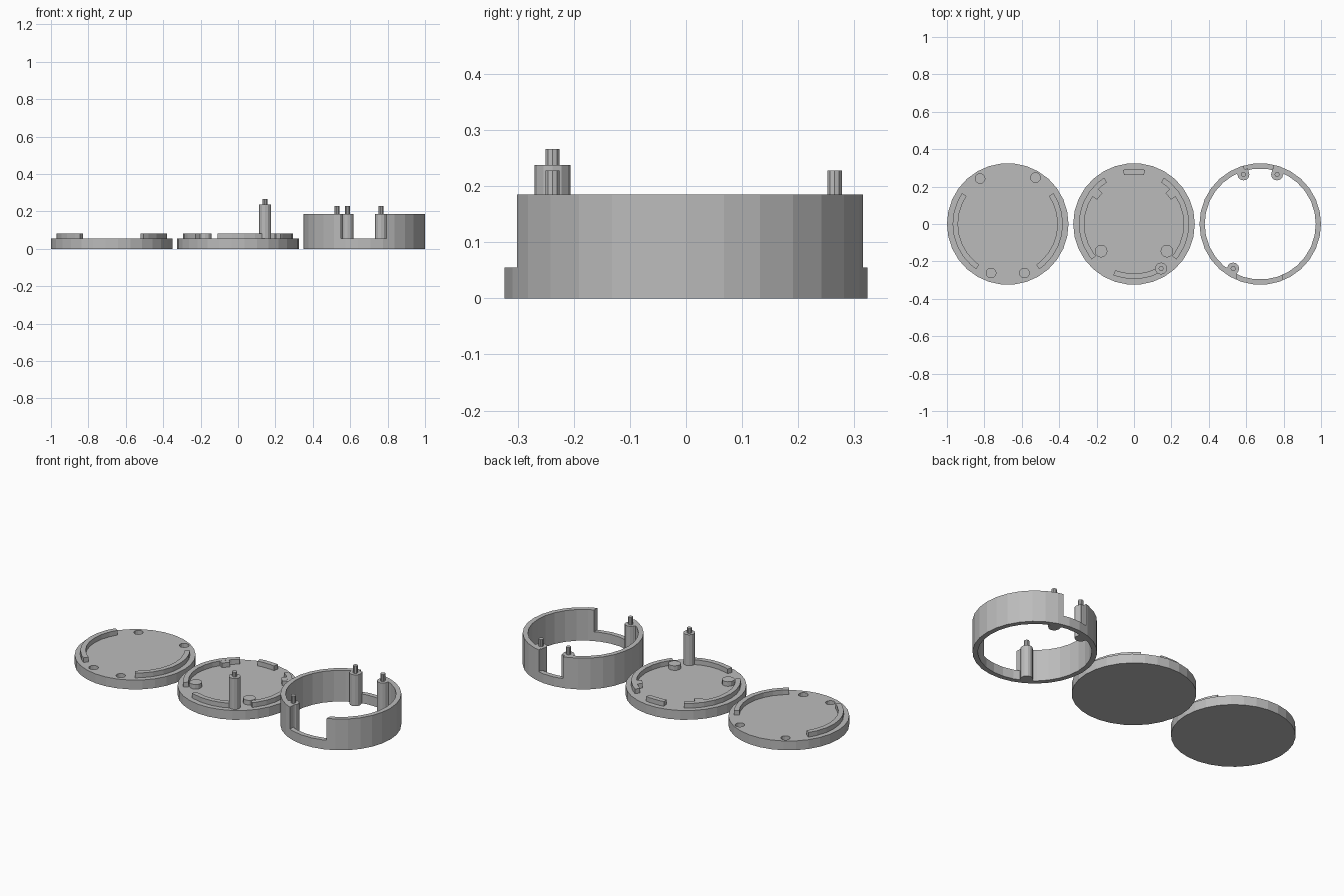
import bpy, bmesh, math
from math import radians, cos, sin, atan2

if "Cube" in bpy.data.objects:
    bpy.data.objects.remove(bpy.data.objects["Cube"])

grey = bpy.data.materials.new("plain grey")
grey.diffuse_color = (0.5, 0.5, 0.5, 1)
grey.use_nodes = True
grey.node_tree.nodes["Principled BSDF"].inputs["Base Color"].default_value = grey.diffuse_color

R, R_IN = 0.325, 0.297          # case radius, ring inner radius
LIP_OUT, LIP_IN = 0.295, 0.266  # raised locating lips
BASE, LIP_TOP, RING_TOP = 0.055, 0.083, 0.185
EPS = 0.004                     # parts sink slightly into their base


def prism(name, points, z0, z1, cx):
    """Extrude a flat outline from z0 to z1, placed at x = cx."""
    bm = bmesh.new()
    face = bm.faces.new([bm.verts.new((x, y, z0)) for x, y in points])
    geo = bmesh.ops.extrude_face_region(bm, geom=[face])["geom"]
    bmesh.ops.translate(bm, vec=(0, 0, z1 - z0),
                        verts=[v for v in geo if isinstance(v, bmesh.types.BMVert)])
    bmesh.ops.recalc_face_normals(bm, faces=bm.faces)
    me = bpy.data.meshes.new(name)
    bm.to_mesh(me)
    bm.free()
    me.materials.append(grey)
    ob = bpy.data.objects.new(name, me)
    ob.location.x = cx
    bpy.context.collection.objects.link(ob)
    return ob


def circle(r, n, x=0, y=0):
    return [(x + r * cos(math.tau * i / n), y + r * sin(math.tau * i / n)) for i in range(n)]


def arc(a0, a1, r0=LIP_IN, r1=LIP_OUT):
    """Outline of a curved bar, with corners on the 12 degree facets."""
    angles = [a0] + [a for a in range(-360, 721, 12) if a0 + 1 < a < a1 - 1] + [a1]
    outer = [(r1 * cos(radians(a)), r1 * sin(radians(a))) for a in angles]
    inner = [(r0 * cos(radians(a)), r0 * sin(radians(a))) for a in reversed(angles)]
    return outer + inner


def box(x0, x1, y0, y1):
    return [(x0, y0), (x1, y0), (x1, y1), (x0, y1)]


def cut(target, cutter):
    cutter.hide_render = True
    cutter.hide_viewport = True
    cutter.display_type = 'WIRE'
    mod = target.modifiers.new("cut", 'BOOLEAN')
    mod.operation, mod.solver, mod.object = 'DIFFERENCE', 'EXACT', cutter


def post(name, x, y, cx, z0, top, pin_top):
    """Round post with a locating pin, backed by a rib toward the wall."""
    prism(name, circle(0.032, 12, x, y), z0, top, cx)
    prism(name + "_pin", circle(0.0135, 10, x, y), top - EPS, pin_top, cx)


# Lid: disc with four blind pin holes and two lips
CX = -0.675
lid = prism("lid_disc", circle(R, 30), 0, BASE, CX)
for i, (x, y) in enumerate([(-0.148, 0.243), (0.148, 0.248), (-0.089, -0.262), (0.089, -0.262)]):
    cut(lid, prism(f"hole_cutter_{i}", circle(0.026, 14, x, y), 0.027, 0.1, CX))
prism("lid_lip_left", arc(146, 235), BASE - EPS, LIP_TOP, CX)
prism("lid_lip_right", arc(-55, 34), BASE - EPS, LIP_TOP, CX)

# Base: disc with lips, small stops, bosses and one tall post
prism("base_disc", circle(R, 30), 0, BASE, 0)
lips = {"left": (123, 220), "right": (-40, 57), "back": (78.5, 101.5), "front": (248, 300)}
for side, (a0, a1) in lips.items():
    prism(f"base_lip_{side}", arc(a0, a1), BASE - EPS, LIP_TOP, 0)
for side, a0 in (("left", 135.5), ("right", 33.5)):
    prism(f"base_stop_{side}", arc(a0, a0 + 11, 0.236, 0.272), BASE - EPS, LIP_TOP - 0.0005, 0)
for side, s in (("left", -1), ("right", 1)):
    prism(f"base_boss_{side}", circle(0.034, 12, s * 0.176, -0.145), BASE - EPS, LIP_TOP - 0.001, 0)
post("base_post", 0.145, -0.238, 0, BASE - EPS, 0.238, 0.266)

# Ring wall: open tube, notched at the front and back
CX = 0.675
ring = prism("ring_wall", circle(R, 30), 0, RING_TOP, CX)
cut(ring, prism("bore_cutter", circle(R_IN, 30), -0.1, 0.4, CX))
cut(ring, prism("front_notch_cutter", box(-0.125, 0.118, -0.5, 0), BASE, 0.4, CX))
cut(ring, prism("back_notch_cutter", box(-0.086, 0.07, 0, 0.5), BASE, 0.4, CX))

# Posts inside the ring, each tied to the wall by a short rib
for name, x, y in (("back_left", -0.09, 0.265), ("back_right", 0.09, 0.265),
                   ("front", -0.145, -0.238)):
    post(f"ring_post_{name}", x, y, CX, 0, RING_TOP, 0.228)
    a = math.degrees(atan2(y, x))
    prism(f"ring_rib_{name}", arc(a - 6.2, a + 6.2, 0.275, 0.305), 0.0005, RING_TOP - 0.0005, CX)
